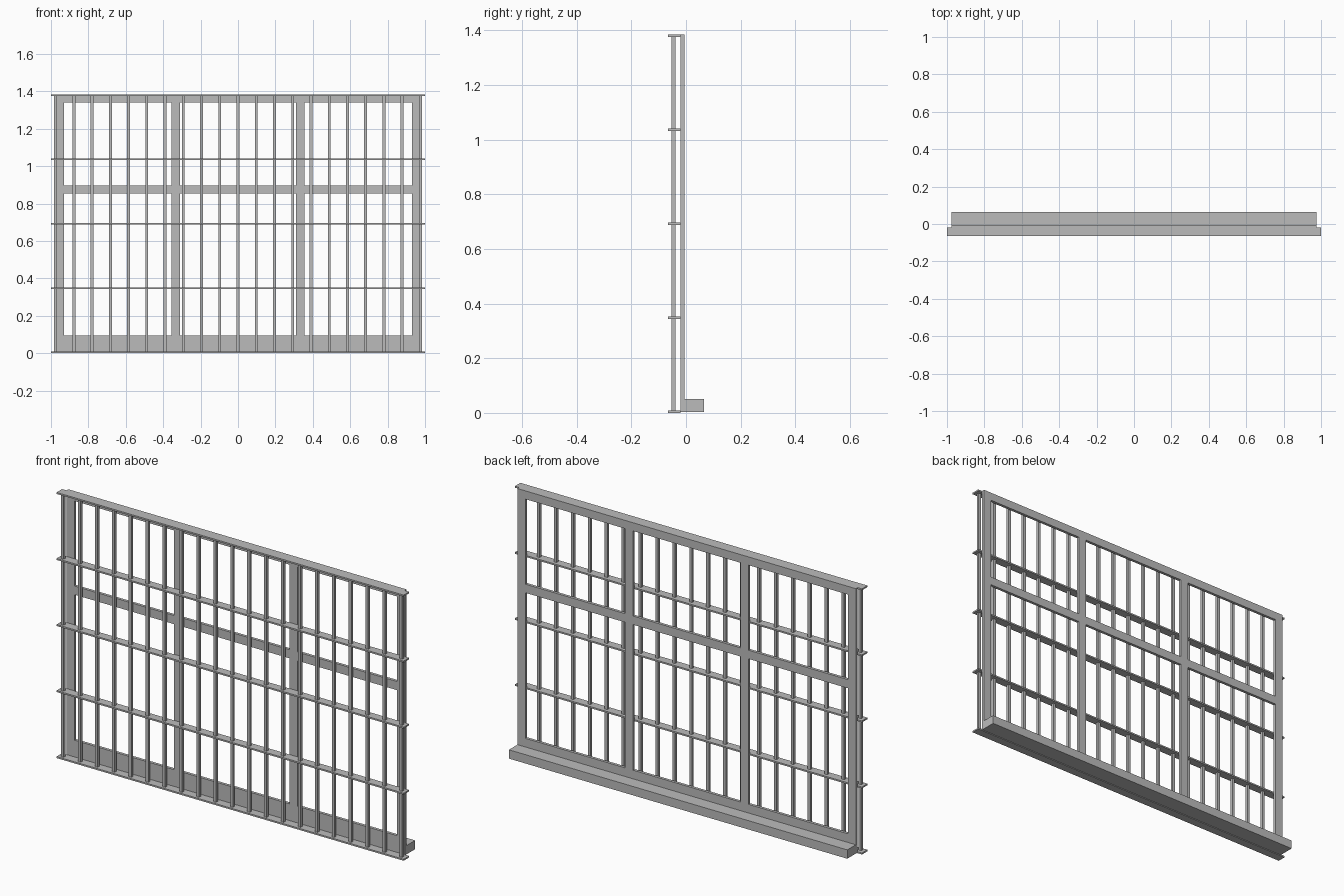
import bpy

if "Cube" in bpy.data.objects:
    bpy.data.objects.remove(bpy.data.objects["Cube"])

grey = bpy.data.materials.new("painted_grey_metal")
grey.diffuse_color = (0.5, 0.5, 0.5, 1)
grey.use_nodes = True
grey.node_tree.nodes["Principled BSDF"].inputs["Base Color"].default_value = grey.diffuse_color

TOP = 1.384


def box(name, x, y, z):
    """Axis-aligned box from (min, max) ranges."""
    bpy.ops.mesh.primitive_cube_add(size=1)
    ob = bpy.context.object
    ob.name = name
    for v in ob.data.vertices:
        v.co = [r[0] + (c + 0.5) * (r[1] - r[0]) for c, r in zip(v.co, (x, y, z))]
    ob.data.materials.append(grey)
    return ob


# Window frame: stiles, mullions and rails share one thin depth
FY = (-0.02, -0.005)
W, OUT = 0.0455, 0.975
for s, side in ((-1, "left"), (1, "right")):
    xs = sorted((s * OUT, s * (OUT - W)))
    box(side + "_stile", xs, FY, (0.004, TOP))
    box(side + "_mullion", (s * 0.333 - W / 2, s * 0.333 + W / 2), FY, (0.095, TOP - 0.043))

inner = OUT - W
box("bottom_rail", (-inner, inner), FY, (0.004, 0.095))
box("top_rail", (-inner, inner), FY, (TOP - 0.043, TOP))
edges = [-inner, -0.333 - W / 2, -0.333 + W / 2, 0.333 - W / 2, 0.333 + W / 2, inner]
for i in range(0, 6, 2):
    box("middle_rail", (edges[i], edges[i + 1]), FY, (0.853, 0.898))

# Sill at the back
box("sill", (-OUT, OUT), (-0.005, 0.065), (0.004, 0.05))

# Grille: flat horizontal bars threaded by square upright bars
T = 0.008
for i in range(5):
    z = T / 2 + i * (TOP - T) / 4
    box("flat_grille_bar", (-1, 1), (-0.065, -0.02), (z - T / 2, z + T / 2))
for i in range(21):
    x = -0.975 + i * 0.0975
    box("upright_grille_bar", (x - 0.0075, x + 0.0075), (-0.053, -0.038), (T / 2, TOP - T / 2))
